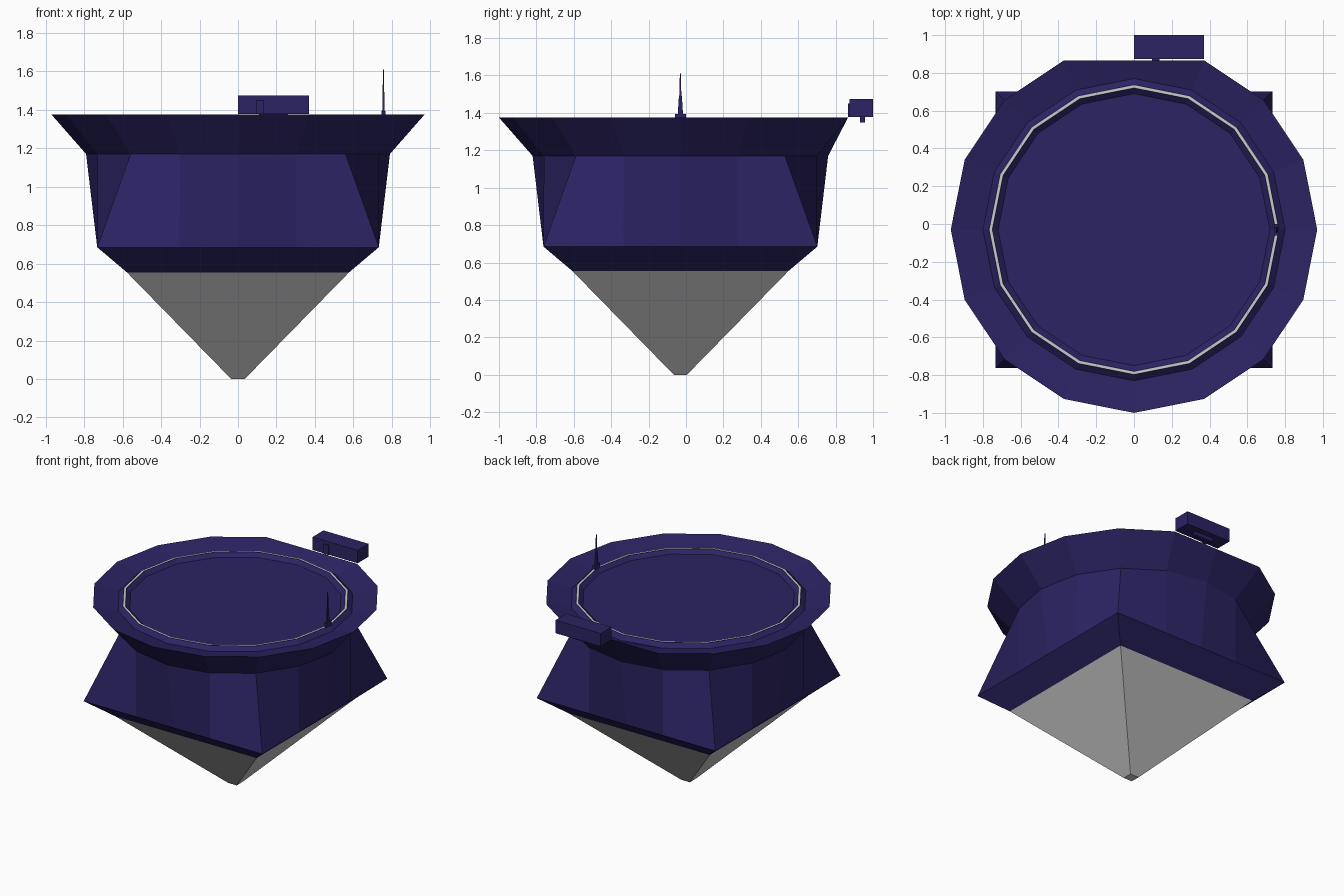
import bpy, bmesh
from math import cos, sin, pi

if "Cube" in bpy.data.objects:
    bpy.data.objects.remove(bpy.data.objects["Cube"])

N = 16          # sides of the round deck
CY = -0.03      # the hull axis sits slightly forward of centre

navy = bpy.data.materials.new("navy_paint")
navy.diffuse_color = (0.024, 0.017, 0.125, 1)
navy.use_nodes = True
navy.node_tree.nodes["Principled BSDF"].inputs["Base Color"].default_value = navy.diffuse_color


def circle(r, z):
    return [(r * cos(2 * pi * i / N), CY + r * sin(2 * pi * i / N), z) for i in range(N)]


def square(h, z):
    # same 16 spokes as the circle, pushed out to a square outline
    pts = []
    for i in range(N):
        c, s = cos(2 * pi * i / N), sin(2 * pi * i / N)
        k = h / max(abs(c), abs(s))
        pts.append((k * c, CY + k * s, z))
    return pts


def rect(cx, cy, hx, hy, z):
    return [(cx - hx, cy - hy, z), (cx + hx, cy - hy, z),
            (cx + hx, cy + hy, z), (cx - hx, cy + hy, z)]


def loft(name, rings, mat=None, cap_start=False, cap_end=False):
    bm = bmesh.new()
    rows = [[bm.verts.new(p) for p in ring] for ring in rings]
    n = len(rows[0])
    for a, b in zip(rows, rows[1:]):
        for i in range(n):
            j = (i + 1) % n
            bm.faces.new((a[i], a[j], b[j], b[i]))
    if cap_start:
        bm.faces.new(rows[0][::-1])
    if cap_end:
        bm.faces.new(rows[-1])
    mesh = bpy.data.meshes.new(name)
    bm.to_mesh(mesh)
    bm.free()
    ob = bpy.data.objects.new(name, mesh)
    bpy.context.collection.objects.link(ob)
    if mat:
        mesh.materials.append(mat)
    return ob


def box(name, x0, x1, y0, y1, z0, z1, mat=None):
    cx, cy, hx, hy = (x0 + x1) / 2, (y0 + y1) / 2, (x1 - x0) / 2, (y1 - y0) / 2
    return loft(name, [rect(cx, cy, hx, hy, z0), rect(cx, cy, hx, hy, z1)], mat, True, True)


# Outer rim, cut off straight at the back
rim = circle(0.97, 1.375)
back = N // 4
rim[back] = (0, rim[back - 1][1], 1.375)

# Grey pointed lower hull
loft("lower_hull", [rect(0, CY, 0.035, 0.035, 0), rect(0, CY, 0.578, 0.578, 0.555)], cap_start=True)

# Upper hull: square chine blending into the round collar, then the flare
loft("upper_hull", [square(0.578, 0.555), square(0.732, 0.685), circle(0.79, 1.17)], navy)
loft("deck_flare", [circle(0.79, 1.17), rim], navy)

# Dished deck with a raised ridge around the landing area
loft("landing_deck", [rim, circle(0.80, 1.335), circle(0.767, 1.363),
                      circle(0.75, 1.363), circle(0.72, 1.337)], navy, cap_end=True)

# Pale stripe on top of the ridge
loft("deck_stripe", [circle(0.766, 1.365), circle(0.751, 1.365)])

# Control cabin on the back edge, with door and underside fitting
box("cabin", 0.0, 0.37, 0.873, 1.0, 1.377, 1.473, navy)
box("cabin_door", 0.095, 0.135, 0.865, 0.873, 1.377, 1.45, navy)
box("cabin_underside_block", 0.11, 0.26, 0.93, 0.957, 1.35, 1.377, navy)

# Thin mast on the right of the deck
box("mast_base", 0.745, 0.767, CY - 0.03, CY + 0.03, 1.355, 1.393, navy)
loft("mast", [rect(0.756, CY, hx, hy, z) for hx, hy, z in
              ((0.006, 0.014, 1.393), (0.005, 0.008, 1.49),
               (0.004, 0.005, 1.495), (0.002, 0.003, 1.61))], navy, True, True)
